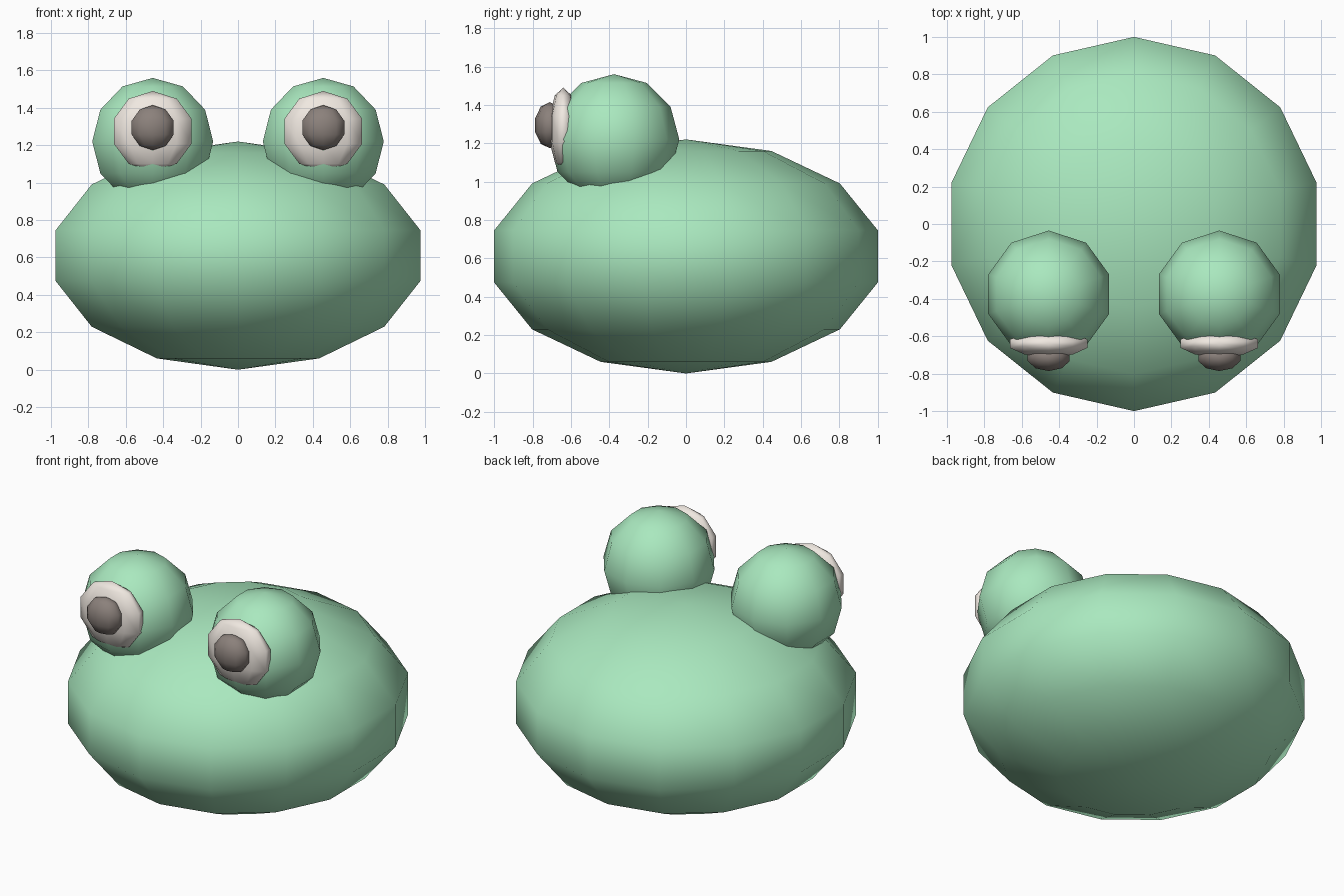
import bpy

if "Cube" in bpy.data.objects:
    bpy.data.objects.remove(bpy.data.objects["Cube"])


def material(name, color):
    m = bpy.data.materials.new(name)
    m.diffuse_color = (*color, 1)
    m.use_nodes = True
    m.node_tree.nodes["Principled BSDF"].inputs["Base Color"].default_value = m.diffuse_color
    return m


def ellipsoid(name, segments, rings, center, radii, mat):
    # Low-poly sphere, stretched to its radii and shaded smooth
    bpy.ops.mesh.primitive_uv_sphere_add(segments=segments, ring_count=rings, radius=1)
    ob = bpy.context.object
    ob.name = name
    ob.scale = radii
    bpy.ops.object.transform_apply(location=False, rotation=False, scale=True)
    ob.location = center
    ob.data.materials.append(mat)
    bpy.ops.object.shade_smooth()
    return ob


green = material("green_skin", (0.40, 0.81, 0.52))
white = material("eye_white", (0.87, 0.81, 0.75))
dark = material("pupil_grey", (0.26, 0.22, 0.20))

# Squat round body
ellipsoid("body", 14, 7, (0, 0, 0.61), (1.026, 1.0, 0.61), green).scale.y = 1.026

# Bulging eyes, one on each side
for side, sx in (("left", -1), ("right", 1)):
    x = 0.456 * sx
    ellipsoid(f"{side}_eye_bulge", 10, 6, (x, -0.375, 1.22), (0.34, 0.34, 0.34), green)
    ellipsoid(f"{side}_eye_white", 10, 5, (x, -0.64, 1.275), (0.23, 0.075, 0.215), white)
    ellipsoid(f"{side}_pupil", 10, 5, (x, -0.71, 1.294), (0.124, 0.08, 0.12), dark)
